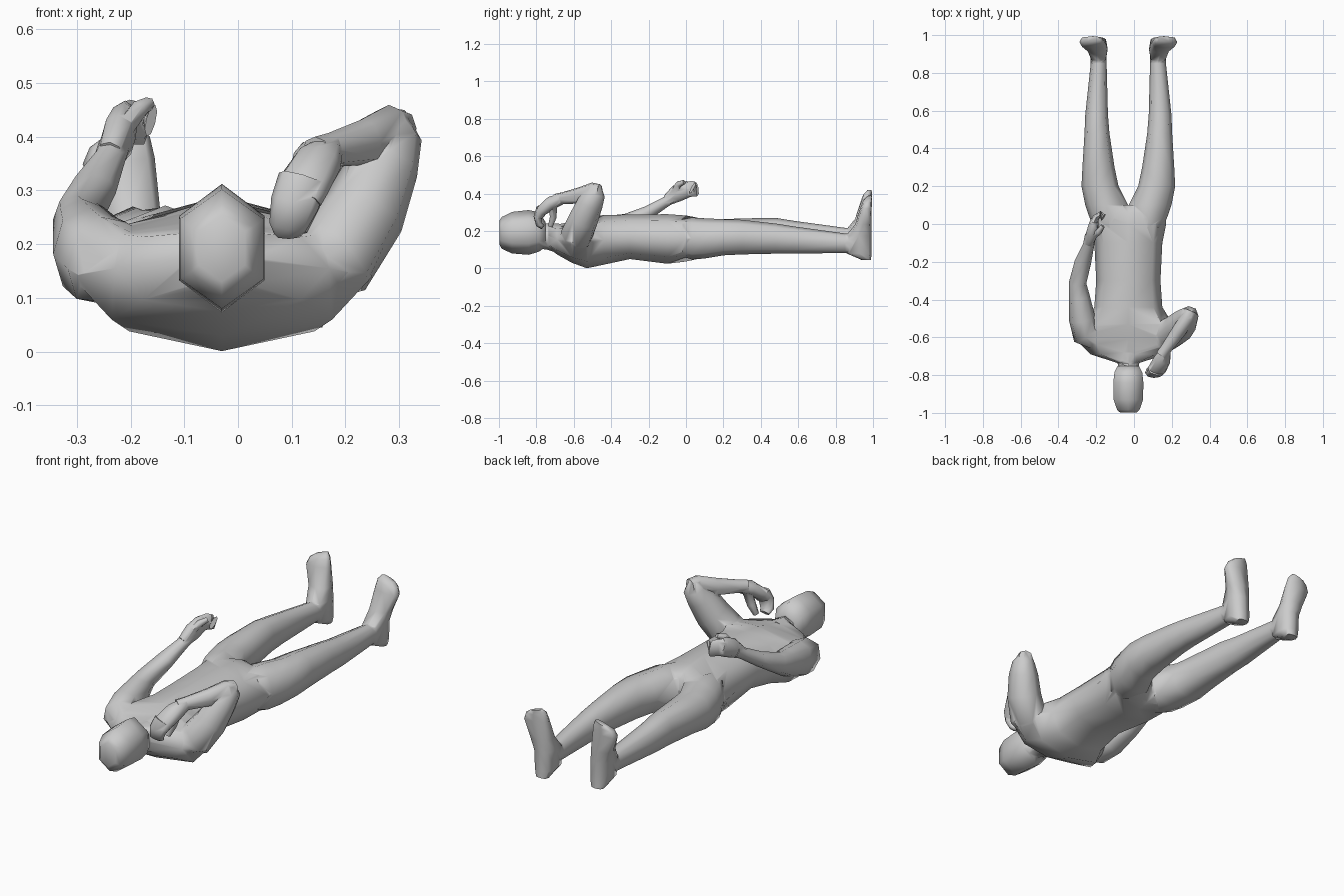
import bpy, bmesh, math
from mathutils import Vector as V

CX = -0.03  # body centre line
parts = []


def loft(name, rings, ref=(1, 0, 0), axis=None, n=8, sq=0.87, phase=0.0, mirror=False, lean=()):
    """Rings are (x, y, z, half-size along ref, half-size across)."""
    bm = bmesh.new()
    pts = [V(r[:3]) for r in rings]
    loops = []
    for i, r in enumerate(rings):
        t = V(axis) if axis else pts[min(i + 1, len(pts) - 1)] - pts[max(i - 1, 0)]
        t.normalize()
        u = V(ref) - t * V(ref).dot(t)
        u.normalize()
        v = t.cross(u)
        loop = []
        for k in range(n):
            a = 2 * math.pi * k / n + phase
            c, s = math.cos(a), math.sin(a)
            c = math.copysign(abs(c) ** sq, c) if abs(c) > 1e-6 else 0
            s = math.copysign(abs(s) ** sq, s) if abs(s) > 1e-6 else 0
            p = pts[i] + u * c * r[3] + v * s * r[4]
            if lean:
                p.z += lean[i] * c
            if mirror:
                p.x = 2 * CX - p.x
            loop.append(bm.verts.new(p))
        loops.append(loop)
    for a, b in zip(loops, loops[1:]):
        for k in range(n):
            bm.faces.new((a[k], a[(k + 1) % n], b[(k + 1) % n], b[k]))
    bm.faces.new(loops[0])
    bm.faces.new(loops[-1])
    bmesh.ops.recalc_face_normals(bm, faces=bm.faces)
    me = bpy.data.meshes.new(name)
    bm.to_mesh(me)
    bm.free()
    ob = bpy.data.objects.new(name, me)
    bpy.context.collection.objects.link(ob)
    parts.append(ob)
    return ob


def along_y(rows):
    """(y, centre x, half width, z low, z high) to rings."""
    return [(x, y, (a + b) / 2, w, (b - a) / 2) for y, x, w, a, b in rows]


Y = (0, 1, 0)

# torso
loft("torso", along_y([
    (-0.735, CX, .06, .11, .24), (-0.69, CX, .2, .075, .235), (-0.61, CX, .28, .03, .25),
    (-0.53, CX, .235, .001, .275), (-0.44, CX, .18, .02, .285), (-0.3, CX, .17, .05, .288),
    (-0.1, CX, .18, .025, .29), (0.0, CX, .2, .037, .283), (0.06, CX, .195, .05, .272),
    (0.1, CX, .06, .09, .25)]), axis=Y, sq=.9)

# neck and six-sided head
loft("neck", along_y([(-0.82, CX, .055, .11, .24), (-0.74, CX, .056, .1, .24),
                      (-0.68, CX, .1, .08, .24)]), axis=Y)
loft("head", along_y([
    (-0.998, CX, .05, .13, .255), (-0.985, CX, .068, .105, .275), (-0.93, CX, .09, .08, .302),
    (-0.84, CX, .092, .073, .312), (-0.785, CX, .085, .09, .3),
    (-0.752, CX, .066, .115, .25)]), axis=Y, n=6, sq=1, phase=math.pi / 6)

# legs and feet, mirrored about the body centre line; the left one lies a little higher
for side, m, d in (("left", False, .03), ("right", True, 0)):
    loft(side + "_leg", along_y([
        (-0.02, -.13, .08, .065, .262), (0.03, -.135, .099, .048, .272), (0.1, -.145, .113, .053, .268),
        (0.2, -.18, .098, .07, .263), (0.3, -.188, .085, .075 + d / 3, .26 + d / 4),
        (0.48, -.196, .066, .079 + d * .6, .24 + d), (0.58, -.198, .06, .08 + d * .7, .224 + d),
        (0.85, -.187, .042, .082 + d, .187 + d), (0.92, -.187, .042, .08 + d, .187 + d)]),
        axis=Y, sq=.85, mirror=m)
    loft(side + "_foot", [
        (-.185, .965, .045 + d, .032, .025), (-.185, .925, .08 + d, .046, .066),
        (-.188, .923, .175 + d, .048, .068), (-.2, .948, .235 + d, .055, .044),
        (-.222, .963, .325 + d, .067, .03), (-.22, .97, .36 + d, .056, .024),
        (-.215, .98, .38 + d, .034, .014)], axis=(0, 0, 1), sq=.65, mirror=m,
        lean=(0, 0, 0, 0, .006, .01, .01))

# arm lying beside the body, forearm raised
loft("left_arm", [
    (-.17, -.62, .145, .05, .07), (-.255, -.575, .17, .08, .085), (-.275, -.5, .185, .07, .085),
    (-.29, -.38, .22, .055, .067), (-.298, -.31, .245, .046, .05), (-.27, -.2, .3, .044, .036),
    (-.24, -.11, .355, .03, .028), (-.23, -.06, .385, .03, .028)])
loft("left_palm", [
    (-.238, -.1, .365, .025, .03), (-.222, -.05, .4, .032, .046),
    (-.213, 0, .422, .026, .046), (-.21, .02, .43, .02, .04)])
loft("left_fingers", [
    (-.215, 0, .42, .022, .042), (-.2, .035, .427, .018, .042), (-.178, .052, .425, .016, .04),
    (-.162, .035, .43, .011, .034)], ref=(1, -.5, 0))
loft("left_thumb", [
    (-.215, -.06, .41, .018, .02), (-.185, -.04, .45, .018, .018),
    (-.165, -.01, .462, .012, .012)], n=6)

# arm bent upwards with the hand beside the head
loft("right_upper_arm", [
    (.1, -.62, .14, .06, .06), (.18, -.585, .178, .088, .085), (.235, -.55, .26, .08, .078),
    (.272, -.512, .35, .07, .066), (.292, -.487, .4, .055, .05), (.285, -.48, .445, .026, .026)],
    ref=(0, 1, 0), sq=.87)
loft("right_forearm", [
    (.3, -.46, .415, .035, .035), (.285, -.495, .415, .045, .038), (.235, -.57, .39, .043, .038),
    (.17, -.66, .375, .032, .03), (.145, -.695, .37, .03, .03)], ref=(0, 0, 1))
loft("right_palm", [
    (.17, -.66, .375, .026, .03), (.148, -.72, .35, .046, .036),
    (.122, -.77, .31, .05, .03), (.112, -.785, .285, .045, .025)])
loft("right_fingers", [
    (.12, -.775, .32, .046, .026), (.105, -.793, .275, .045, .022), (.094, -.785, .235, .036, .018),
    (.095, -.765, .22, .028, .013)])
loft("right_thumb", [
    (.155, -.71, .34, .024, .024), (.13, -.71, .275, .023, .02), (.115, -.725, .225, .014, .014)], n=6)

# weld the parts into one skin
body = parts[0]
for ob in parts[1:]:
    mod = body.modifiers.new("weld_" + ob.name, 'BOOLEAN')
    mod.operation = 'UNION'
    mod.solver = 'EXACT'
    mod.object = ob
bpy.context.view_layer.objects.active = body
body.select_set(True)
for mod in list(body.modifiers):
    bpy.ops.object.modifier_apply(modifier=mod.name)
for ob in parts[1:]:
    bpy.data.objects.remove(ob)
body.name = "reclining_figure"
bpy.ops.object.shade_smooth_by_angle(angle=math.radians(75))
